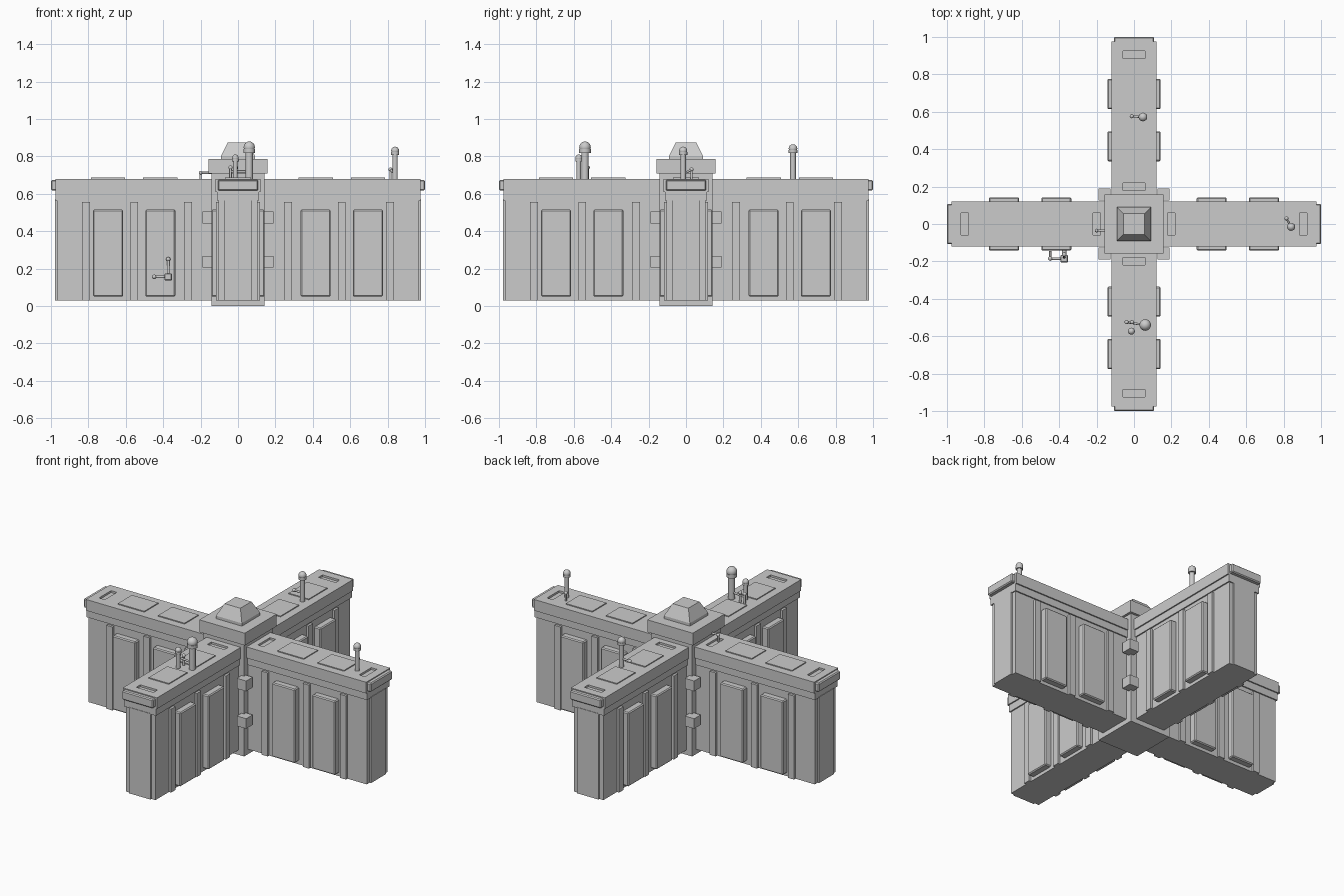
import bpy, bmesh, math
from mathutils import Vector, Matrix

if "Cube" in bpy.data.objects:
    bpy.data.objects.remove(bpy.data.objects["Cube"])


def new_object(name, bm):
    mesh = bpy.data.meshes.new(name)
    bm.to_mesh(mesh)
    bm.free()
    ob = bpy.data.objects.new(name, mesh)
    bpy.context.collection.objects.link(ob)
    return ob


def box(name, lo, hi, bevel=0, turn=0):
    """Axis-aligned box between two corners, turned about z."""
    bm = bmesh.new()
    bmesh.ops.create_cube(bm, size=1)
    for v in bm.verts:
        v.co = Vector([lo[i] + (v.co[i] + .5) * (hi[i] - lo[i]) for i in range(3)])
    if bevel:
        bmesh.ops.bevel(bm, geom=bm.edges[:], offset=bevel, segments=1, affect='EDGES')
    ob = new_object(name, bm)
    ob.rotation_euler.z = turn
    return ob


def smooth(ob):
    for p in ob.data.polygons:
        p.use_smooth = len(p.vertices) <= 4


def rod(name, a, b, r):
    a, b = Vector(a), Vector(b)
    bm = bmesh.new()
    rot = (b - a).to_track_quat('Z', 'Y').to_matrix().to_4x4()
    bmesh.ops.create_cone(bm, cap_ends=True, segments=14, radius1=r, radius2=r,
                          depth=(b - a).length, matrix=Matrix.Translation((a + b) / 2) @ rot)
    smooth(new_object(name, bm))


def ball(name, c, r):
    bm = bmesh.new()
    bmesh.ops.create_uvsphere(bm, u_segments=14, v_segments=8, radius=r,
                              matrix=Matrix.Translation(c))
    smooth(new_object(name, bm))


def post(name, x, y, top, r):
    """Upright pipe with a collar and a ball finial."""
    br = r * 1.55
    rod(name + "_pipe", (x, y, .67), (x, y, top - br), r)
    rod(name + "_collar", (x, y, top - 2 * br), (x, y, top - 1.3 * br), br)
    ball(name + "_ball", (x, y, top - br), br)


# Four identical arms
for k in range(4):
    t = k * math.pi / 2
    box("arm_body", (.1, -.103, .03), (.968, .103, .57), 0, t)
    box("end_panel", (.95, -.075, .03), (.978, .075, .57), 0, t)
    box("cornice", (.1, -.111, .565), (.975, .111, .61), 0, t)
    cap = box("arm_cap", (.1, -.119, .61), (.975, .119, .68), 0, t)
    box("cap_end_trim", (.96, -.108, .618), (1, .108, .674), .006, t)
    # Recessed slots in the cap
    for i, x in enumerate((.2, .905)):
        cutter = box("slot_cutter", (x - .02, -.06, .668), (x + .02, .06, .72), 0, t)
        cutter.hide_render = True
        cutter.hide_set(True)
        mod = cap.modifiers.new("slot", 'BOOLEAN')
        mod.object = cutter
        mod.solver = 'EXACT'
    # Raised panels on the top and both sides
    for x0, x1 in ((.335, .495), (.615, .775)):
        box("top_panel", (x0 - .012, -.07, .675), (x1 + .012, .07, .686), 0, t)
        for s in (-1, 1):
            y0, y1 = sorted((s * .09, s * .143))
            box("side_panel", (x0, y0, .05), (x1, y1, .515), .006, t)
    for x in (.268, .555, .812):
        for s in (-1, 1):
            y0, y1 = sorted((s * .09, s * .118))
            box("side_pilaster", (x - .021, y0, .03), (x + .021, y1, .555), 0, t)
    # Blocks on the corner of the central column
    for z0, z1 in ((.205, .268), (.44, .505)):
        box("corner_block", (.125, .125, z0), (.19, .19, z1), 0, t)

# Central column, cap and tapered crown
box("central_column", (-.143, -.143, 0), (.143, .143, .71))
box("central_cap", (-.158, -.158, .708), (.158, .158, .785))
crown = box("central_crown", (-.09, -.09, .785), (.09, .09, .803))
bm = bmesh.new()
bm.from_mesh(crown.data)
top = max(bm.faces, key=lambda f: f.calc_center_median().z)
new = bmesh.ops.extrude_discrete_faces(bm, faces=[top])["faces"][0]
bm.free()
bm = bmesh.new()
bmesh.ops.create_cone(bm, cap_ends=True, segments=4, radius1=.09 * math.sqrt(2),
                      radius2=.055 * math.sqrt(2), depth=.072,
                      matrix=Matrix.Translation((0, 0, .839)) @ Matrix.Rotation(math.pi / 4, 4, 'Z'))
new_object("crown_taper", bm)

# Pipe and lever on the right arm
post("right_post", .84, -.015, .852, .014)
rod("right_lever", (.84, -.015, .705), (.815, .03, .73), .006)
rod("right_lever_stem", (.815, .03, .67), (.815, .03, .73), .006)
ball("right_lever_knob", (.815, .03, .73), .011)

# Pipe and lever on the back arm
post("back_post", .048, .572, .865, .015)
rod("back_lever", (.048, .572, .73), (-.012, .576, .73), .006)
ball("back_lever_knob", (-.012, .576, .73), .011)

# Pipes and small valves on the front arm
post("front_post", .06, -.54, .88, .02)
post("front_small_post", -.014, -.573, .81, .012)
for x in (-.04, -.01):
    rod("front_valve_stem", (x, -.525, .67), (x, -.525, .735), .007)
    ball("front_valve_knob", (x, -.525, .74), .011)
rod("front_valve_link", (-.04, -.525, .72), (.06, -.54, .72), .006)

# Lever on the left side of the column
rod("left_lever", (-.14, -.035, .712), (-.2, -.035, .712), .006)
rod("left_lever_stem", (-.2, -.035, .67), (-.2, -.035, .712), .006)
ball("left_lever_knob", (-.2, -.035, .712), .01)

# Valve box with two levers on the front of the left arm
box("valve_box", (-.393, -.205, .137), (-.353, -.165, .175), .004)
rod("valve_mount", (-.373, -.185, .156), (-.373, -.1, .156), .012)
rod("valve_side_lever", (-.373, -.185, .156), (-.448, -.185, .156), .007)
ball("valve_side_knob", (-.448, -.185, .156), .012)
rod("valve_side_stay", (-.448, -.185, .156), (-.448, -.145, .156), .006)
rod("valve_up_lever", (-.373, -.18, .156), (-.373, -.165, .25), .007)
ball("valve_up_knob", (-.373, -.163, .25), .012)
